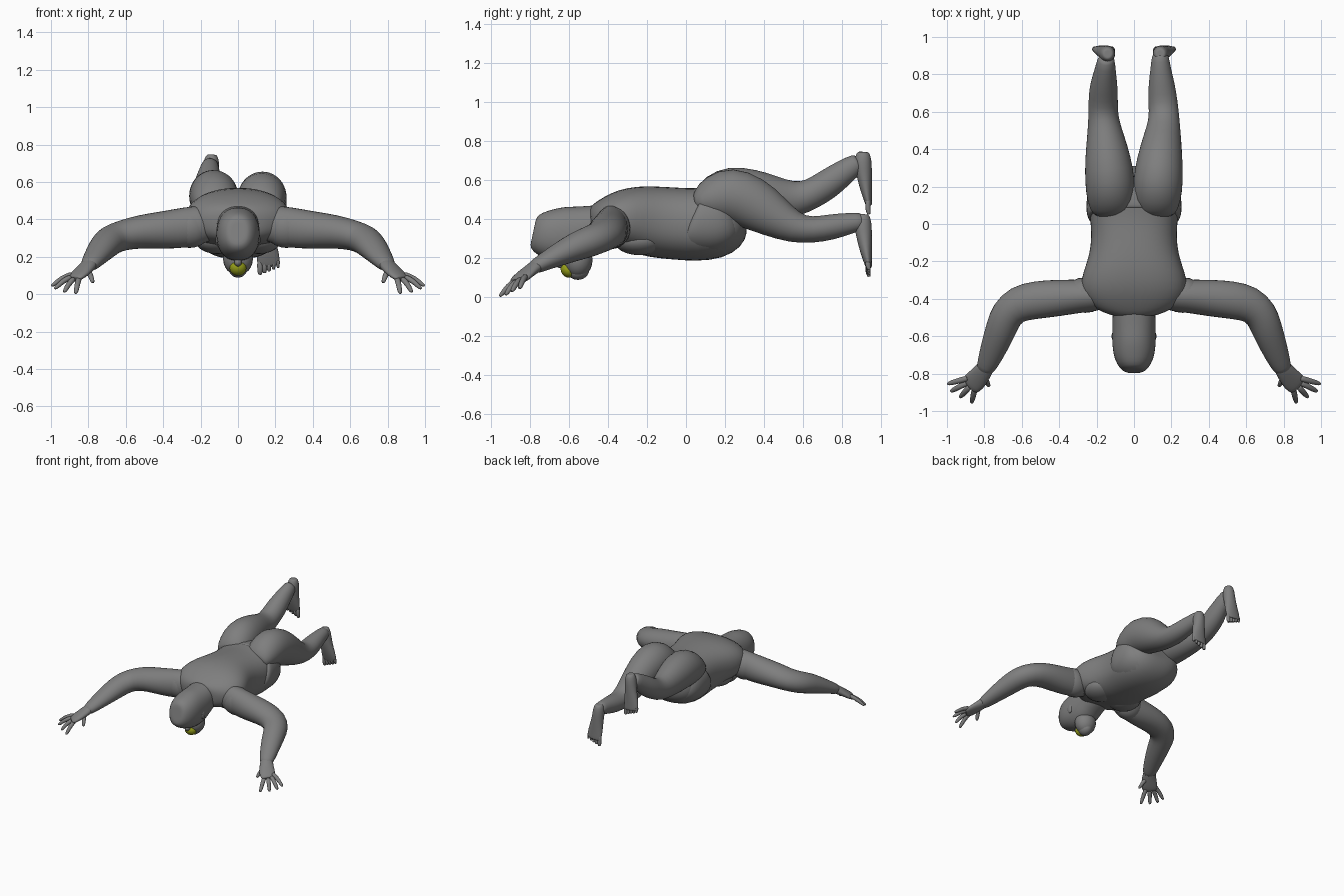
import bpy, bmesh, math
from mathutils import Vector

Z, Y = Vector((0, 0, 1)), Vector((0, 1, 0))


def material(name, color):
    m = bpy.data.materials.new(name)
    m.diffuse_color = color
    return m


dark_grey = material("dark_grey", (.21, .21, .21, 1))
yellow = material("yellow", (.30, .34, .01, 1))


def loft(name, rings, up=Z, seg=16, power=1.0, mirror=False, levels=1):
    """Tube through rings of (x, y, z, half width, half height)."""
    pts = [Vector(r[:3]) for r in rings]
    bm = bmesh.new()
    loops = []
    for i, r in enumerate(rings):
        t = (pts[min(i + 1, len(pts) - 1)] - pts[max(i - 1, 0)]).normalized()
        side = t.cross(up).normalized()
        top = side.cross(t).normalized()
        ring = []
        for k in range(seg):
            a = 2 * math.pi * k / seg
            c, s = math.cos(a), math.sin(a)
            c = math.copysign(abs(c) ** power, c) * r[3] * 1.02
            s = math.copysign(abs(s) ** power, s) * r[4] * 1.02
            ring.append(bm.verts.new(pts[i] + side * c + top * s))
        loops.append(ring)
    for a, b in zip(loops, loops[1:]):
        for k in range(seg):
            n = (k + 1) % seg
            bm.faces.new((a[k], a[n], b[n], b[k]))
    # rounded ends: inset ring and fan
    for ring, p in ((loops[0], pts[0]), (loops[-1], pts[-1])):
        inner = [bm.verts.new(v.co.lerp(p, 0.4)) for v in ring]
        mid = bm.verts.new(p)
        for k in range(seg):
            n = (k + 1) % seg
            bm.faces.new((ring[k], ring[n], inner[n], inner[k]))
            bm.faces.new((inner[k], inner[n], mid))
    bmesh.ops.recalc_face_normals(bm, faces=bm.faces)
    return finish(name, bm, mirror, levels)


def ball(name, loc, size, rot=0, mirror=False, mat=dark_grey):
    bm = bmesh.new()
    bmesh.ops.create_uvsphere(bm, u_segments=20, v_segments=12, radius=1)
    ob = finish(name, bm, False, 0, mat)
    ob.location, ob.scale, ob.rotation_euler = loc, size, (rot, 0, 0)
    if mirror:
        twin = ob.copy()
        twin.name = name + "_mirrored"
        twin.location.x *= -1
        bpy.context.collection.objects.link(twin)
    return ob


def finish(name, bm, mirror, levels, mat=dark_grey):
    me = bpy.data.meshes.new(name)
    bm.to_mesh(me)
    bm.free()
    me.materials.append(mat)
    for p in me.polygons:
        p.use_smooth = True
    ob = bpy.data.objects.new(name, me)
    bpy.context.collection.objects.link(ob)
    if mirror:
        ob.modifiers.new("Mirror", "MIRROR")
    if levels:
        s = ob.modifiers.new("Smooth", "SUBSURF")
        s.levels = s.render_levels = levels
    return ob


def along_y(rows):
    """Rows of (y, half width, bottom, top) to rings on the centre line."""
    return [(0, y, (b + t) / 2, w, (t - b) / 2) for y, w, b, t in rows]


# torso
loft("torso", along_y([
    (-.49, .12, .30, .46), (-.455, .20, .28, .485), (-.41, .255, .265, .51),
    (-.34, .285, .25, .55), (-.26, .27, .23, .568), (-.17, .235, .205, .567),
    (-.06, .222, .195, .56), (.05, .235, .185, .555), (.15, .238, .195, .57),
    (.24, .215, .25, .57), (.29, .15, .33, .52)]), seg=24, power=.85)
# waistband, slanting down towards the belly
loft("waistband", [(0, .02, .40, .235, .165), (0, .045, .385, .25, .175),
                   (0, .09, .385, .252, .18), (0, .14, .385, .25, .182),
                   (0, .20, .40, .24, .17), (0, .25, .42, .20, .13)], seg=24, power=.85)
ball("chest", (.11, -.24, .29), (.12, .13, .075), mirror=True)
ball("shoulder", (.26, -.38, .355), (.12, .095, .108), mirror=True)

# head, looking down
loft("head", along_y([
    (-.38, .11, .27, .48), (-.48, .113, .24, .47), (-.54, .115, .19, .468),
    (-.62, .116, .17, .462), (-.69, .112, .19, .45), (-.75, .092, .215, .435),
    (-.785, .06, .25, .415)]), seg=20, power=.9)
ball("jaw", (0, -.555, .19), (.08, .075, .09))
ball("chin", (0, -.555, .14), (.05, .058, .052))
ball("ear", (.108, -.60, .29), (.012, .025, .035), mirror=True)
ball("nose", (0, -.645, .17), (.02, .025, .022))
ball("mouth_guard", (0, -.605, .138), (.045, .042, .036), rot=-.8, mat=yellow)

# arms
loft("arm", [
    (.15, -.38, .38, .08, .10), (.28, -.385, .355, .088, .11), (.40, -.395, .342, .098, .10),
    (.52, -.405, .335, .102, .09), (.62, -.425, .315, .100, .080), (.682, -.48, .29, .090, .08),
    (.71, -.56, .262, .083, .075), (.745, -.65, .22, .073, .06), (.78, -.74, .175, .058, .044),
    (.80, -.785, .15, .045, .035)], mirror=True)

# hands: palm and five fingers
loft("palm", [(.785, -.755, .168, .046, .036), (.815, -.80, .138, .052, .03),
              (.85, -.84, .105, .062, .025), (.88, -.868, .082, .055, .018)],
     mirror=True, seg=12)
fingers = [((.89, -.825, .105), (.997, -.855, .045)), ((.895, -.85, .09), (.98, -.895, .03)),
           ((.88, -.87, .08), (.93, -.927, .012)), ((.85, -.875, .085), (.868, -.957, .004)),
           ((.805, -.81, .13), (.775, -.868, .062))]
for i, (a, b) in enumerate(fingers):
    a, b = Vector(a), Vector(b)
    m = a.lerp(b, .5) + Vector((0, 0, .01))
    loft(f"finger_{i + 1}", [(*a, .018, .017), (*m, .016, .015), (*a.lerp(b, .85), .014, .013),
                             (*b, .008, .007)], mirror=True, seg=8)

# legs: one raised, one lowered
loft("raised_leg", [
    (-.12, .05, .48, .10, .06), (-.125, .13, .50, .126, .125), (-.128, .23, .53, .133, .145),
    (-.14, .35, .52, .122, .135), (-.152, .46, .507, .10, .112), (-.165, .57, .50, .078, .088),
    (-.165, .65, .53, .078, .076), (-.163, .73, .58, .076, .077), (-.155, .81, .64, .058, .065),
    (-.148, .89, .695, .045, .05)], seg=20)
loft("lowered_leg", [
    (.12, .05, .48, .10, .06), (.125, .13, .50, .126, .125), (.128, .23, .53, .133, .145),
    (.138, .34, .485, .122, .138), (.15, .45, .415, .103, .11), (.163, .56, .352, .08, .078),
    (.155, .65, .343, .078, .066), (.147, .75, .36, .07, .066), (.142, .84, .378, .052, .054),
    (.14, .91, .39, .044, .044)], seg=20)

# feet hang down, soles to the back
for name, s, top in (("raised", -1, .75), ("lowered", 1, .43)):
    loft(name + "_foot", [
        (s * .14, .91, top - .005, .03, .032), (s * .142, .907, top - .05, .045, .047),
        (s * .148, .915, top - .12, .045, .04), (s * .158, .925, top - .20, .058, .03),
        (s * .163, .935, top - .255, .062, .02), (s * .165, .94, top - .28, .055, .016)], up=Y)
    for i in range(5):
        x = s * (.118 + .024 * i)
        drop = top - .325 + .009 * i
        r = .017 - .0015 * i
        loft(f"{name}_toe_{i + 1}", [(x, .935, top - .25, r, .015), (x, .933, drop + .025, r, .015),
                                     (x, .941, drop, r * .7, .01)], up=Y, seg=8)
